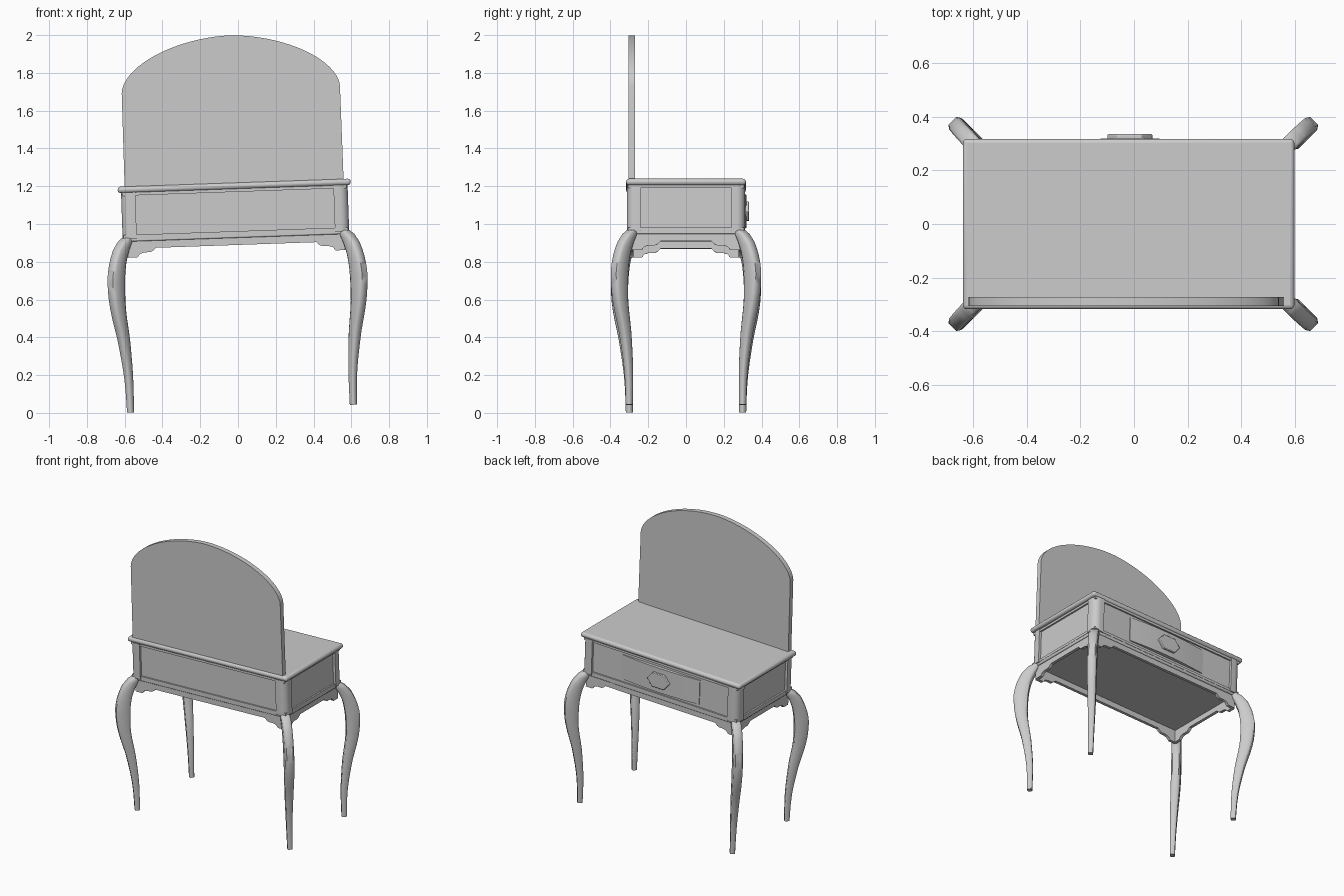
import bpy, bmesh, math
from mathutils import Matrix, Vector

if "Cube" in bpy.data.objects:
    bpy.data.objects.remove(bpy.data.objects["Cube"])

grey = bpy.data.materials.new("plain_grey")
grey.diffuse_color = (0.6, 0.6, 0.6, 1)
grey.use_nodes = True
grey.node_tree.nodes["Principled BSDF"].inputs["Base Color"].default_value = grey.diffuse_color

# the whole table leans slightly sideways
LEAN = Matrix.Translation((0.021, 0, 0.0225)) @ Matrix.Rotation(-math.radians(2.0), 4, 'Y')


def finish(name, bm, bevel=0, segs=3, angle=35):
    bmesh.ops.recalc_face_normals(bm, faces=bm.faces)
    me = bpy.data.meshes.new(name)
    bm.to_mesh(me)
    bm.free()
    ob = bpy.data.objects.new(name, me)
    bpy.context.collection.objects.link(ob)
    me.materials.append(grey)
    ob.matrix_world = LEAN
    if bevel:
        m = ob.modifiers.new("bevel", 'BEVEL')
        m.width, m.segments = bevel, segs
    bpy.ops.object.select_all(action='DESELECT')
    bpy.context.view_layer.objects.active = ob
    ob.select_set(True)
    bpy.ops.object.shade_smooth_by_angle(angle=math.radians(angle))
    return ob


def box(name, x0, x1, y0, y1, z0, z1, bevel=0, segs=3):
    bm = bmesh.new()
    bmesh.ops.create_cube(bm, size=1)
    for v in bm.verts:
        v.co = Vector(((x0, x1)[v.co.x > 0], (y0, y1)[v.co.y > 0], (z0, z1)[v.co.z > 0]))
    return finish(name, bm, bevel, segs)


def prism(name, pts, offset, bevel=0, angle=35):
    """Extrude a closed outline of 3D points along offset."""
    bm = bmesh.new()
    f = bm.faces.new([bm.verts.new(p) for p in pts])
    r = bmesh.ops.extrude_face_region(bm, geom=[f])
    for v in r["geom"]:
        if isinstance(v, bmesh.types.BMVert):
            v.co += Vector(offset)
    return finish(name, bm, bevel, 2, angle)


# table top and lower mouldings
box("table_top", -0.617, 0.617, -0.317, 0.317, 1.163, 1.197, 0.015)
box("lower_moulding", -0.592, 0.592, -0.305, 0.305, 0.905, 0.928, 0.006, 2)

# body with recessed panels, rails
box("body", -0.583, 0.583, -0.297, 0.297, 0.91, 1.17)
for nm, z0, z1 in (("top_rail", 1.148, 1.166), ("bottom_rail", 0.922, 0.94)):
    box(nm, -0.594, 0.594, -0.307, 0.307, z0, z1)

for sx in (-1, 1):
    for sy in (-1, 1):
        # rounded corner post
        R = 0.045
        pts = [(0.525, 0.24), (0.525, 0.313), (0.60 - R, 0.313)]
        for i in range(1, 7):
            a = math.pi / 2 * (1 - i / 6)
            pts.append((0.60 - R + R * math.cos(a), 0.313 - R + R * math.sin(a)))
        pts.append((0.60, 0.24))
        prism("corner_post", [(sx * x, sy * y, 0.92) for x, y in pts], (0, 0, 0.245))

        # curved leg: z, x centre, radial half-width, side half-width
        keys = [(0.925, 0.574, 0.026, 0.026), (0.905, 0.588, 0.034, 0.030),
                (0.86, 0.610, 0.041, 0.030), (0.80, 0.628, 0.043, 0.030),
                (0.74, 0.638, 0.045, 0.030), (0.68, 0.642, 0.045, 0.030),
                (0.55, 0.637, 0.039, 0.029), (0.385, 0.6125, 0.030, 0.025),
                (0.19, 0.594, 0.021, 0.019), (0.0, 0.59, 0.016, 0.0155)]
        bm = bmesh.new()
        rings = []
        c = 0.68
        outline = [(1, c), (c, 1), (-c, 1), (-1, c), (-1, -c), (-c, -1), (c, -1), (1, -c)]
        for i in range((len(keys) - 1) * 3 + 1):
            k, t = divmod(i, 3)
            t /= 3
            P = [keys[min(max(k + d, 0), len(keys) - 1)] for d in (-1, 0, 1, 2)]
            z = P[1][0] + (P[2][0] - P[1][0]) * t
            x, r, s = [0.5 * (2 * b + (d2 - a) * t + (2 * a - 5 * b + 4 * d2 - e) * t * t
                              + (3 * b - a - 3 * d2 + e) * t ** 3)
                       for a, b, d2, e in [[p[j] for p in P] for j in (1, 2, 3)]]
            h = math.sqrt(0.5)
            rings.append([bm.verts.new((sx * (x + (u * r - v * s) * h),
                                        sy * (x - 0.29 + (u * r + v * s) * h), z))
                          for u, v in outline])
        for a, b in zip(rings, rings[1:]):
            for i in range(8):
                bm.faces.new((a[i], a[(i + 1) % 8], b[(i + 1) % 8], b[i]))
        bm.faces.new(rings[0])
        bm.faces.new(rings[-1])
        finish("leg", bm, angle=55)


# stepped aprons: distance from the end, height
steps = [(0.0, 0.82), (0.05, 0.82), (0.065, 0.838), (0.09, 0.845), (0.12, 0.845),
         (0.135, 0.852), (0.15, 0.867)]


def apron(half):
    left = [(-half + d, z) for d, z in steps]
    return [(-half, 0.915)] + left + [(-x, z) for x, z in reversed(left)] + [(half, 0.915)]


for s in (-1, 1):
    prism("long_apron", [(x, s * 0.297, z) for x, z in apron(0.575)], (0, -s * 0.02, 0))
    prism("side_apron", [(s * 0.583, y, z) for y, z in apron(0.285)], (-s * 0.02, 0, 0))

# arched mirror panel
pts = [(-0.58, -0.305, 1.19)]
N = 40
for i in range(N + 1):
    a = math.pi * (1 - i / N)
    ca, sa = math.cos(a), max(math.sin(a), 0)
    pts.append((0.578 * math.copysign(abs(ca) ** (2 / 1.8), ca), -0.305,
                1.69 + 0.287 * sa ** (2 / 1.8)))
pts.append((0.58, -0.305, 1.19))
prism("mirror", pts, (0, 0.034, 0))

# bowed drawer front and six-sided handle plate
bow = [(-0.3 + 0.6 * i / 16, 0.302 + 0.018 * math.sin(math.pi * i / 16)) for i in range(17)]
prism("drawer_front", [(-0.3, 0.29, 0.96)] + [(x, y, 0.96) for x, y in bow] + [(0.3, 0.29, 0.96)],
      (0, 0, 0.17))
hexa = [(0.085, 0), (0.045, 0.05), (-0.045, 0.05), (-0.085, 0), (-0.045, -0.05), (0.045, -0.05)]
prism("drawer_handle", [(x, 0.312, 1.045 + z) for x, z in hexa], (0, 0.022, 0), 0.004)
